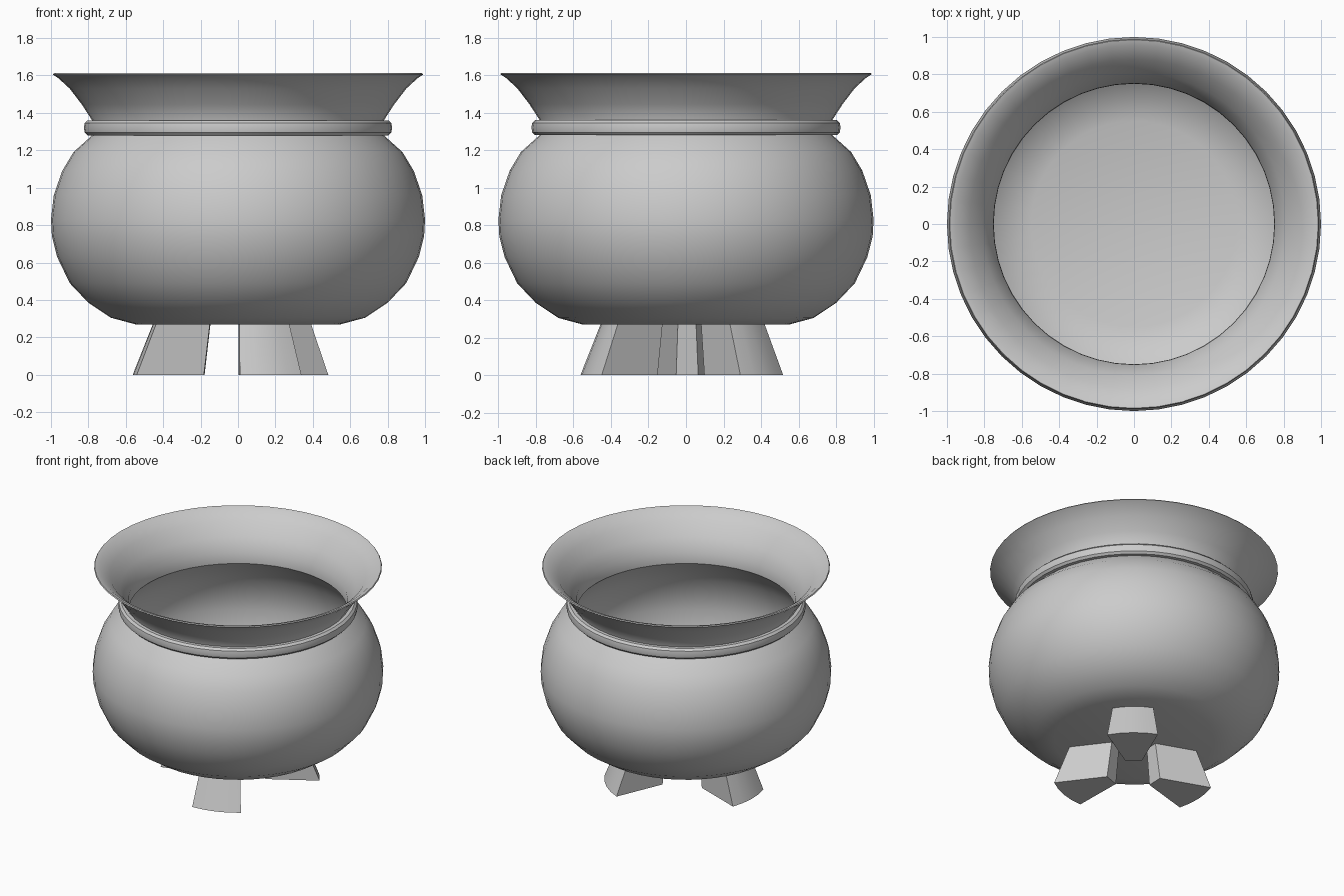
import bpy, bmesh, math
from math import cos, sin, radians

if "Cube" in bpy.data.objects:
    bpy.data.objects.remove(bpy.data.objects["Cube"])


def finish(name, bm, angle=35):
    bmesh.ops.remove_doubles(bm, verts=bm.verts, dist=1e-4)
    bmesh.ops.recalc_face_normals(bm, faces=bm.faces)
    mesh = bpy.data.meshes.new(name)
    bm.to_mesh(mesh)
    bm.free()
    obj = bpy.data.objects.new(name, mesh)
    bpy.context.collection.objects.link(obj)
    bpy.ops.object.select_all(action='DESELECT')
    obj.select_set(True)
    bpy.context.view_layer.objects.active = obj
    bpy.ops.object.shade_smooth_by_angle(angle=radians(angle))
    return obj


def lathe(name, profile, closed=False, steps=48):
    bm = bmesh.new()
    verts = [bm.verts.new((r, 0, z)) for r, z in profile]
    pairs = list(zip(verts, verts[1:]))
    if closed:
        pairs.append((verts[-1], verts[0]))
    edges = [bm.edges.new(p) for p in pairs]
    bmesh.ops.spin(bm, geom=verts + edges, cent=(0, 0, 0), axis=(0, 0, 1),
                   angle=math.tau, steps=steps, use_duplicate=False)
    return finish(name, bm)


# Pot: outer wall up to the flared lip, then back down the inside
outer = [(0, .27), (.55, .27), (.68, .305), (.80, .385), (.90, .49), (.967, .63),
         (.995, .74), (1.0, .83), (.985, .96), (.94, 1.09), (.88, 1.19),
         (.78, 1.28), (.78, 1.36), (.835, 1.445), (.90, 1.53), (.96, 1.585), (.99, 1.605)]
inner = [(.985, 1.612), (.955, 1.603), (.88, 1.545), (.81, 1.455), (.752, 1.36),
         (.75, 1.28), (.85, 1.18), (.91, 1.08), (.955, .96), (.97, .83),
         (.937, .64), (.875, .51), (.78, .41), (.67, .335), (.55, .30), (0, .30)]
lathe("pot", outer + inner)

# Rounded collar around the neck
lathe("neck_ring", [(.77, 1.28), (.805, 1.28), (.82, 1.295), (.824, 1.32),
                    (.82, 1.345), (.805, 1.36), (.77, 1.36)], closed=True)


# Wedge-shaped legs, splayed outward towards the ground
def leg(name, centre, half=18, cuts=4):
    bm = bmesh.new()
    rings = []
    for z, r_in, r_out in ((0, .19, .563), (.285, .155, .45)):
        arc = [radians(centre - half + 2 * half * i / cuts) for i in range(cuts + 1)]
        pts = [(r_out, a) for a in arc] + [(r_in, arc[-1]), (r_in, arc[0])]
        rings.append([bm.verts.new((r * cos(a), r * sin(a), z)) for r, a in pts])
    low, top = rings
    n = len(low)
    bm.faces.new(low)
    bm.faces.new(top)
    for i in range(n):
        j = (i + 1) % n
        bm.faces.new((low[i], low[j], top[j], top[i]))
    return finish(name, bm, 30)


for name, centre in (("front_leg", 289), ("back_leg", 49), ("left_leg", 178)):
    leg(name, centre)
